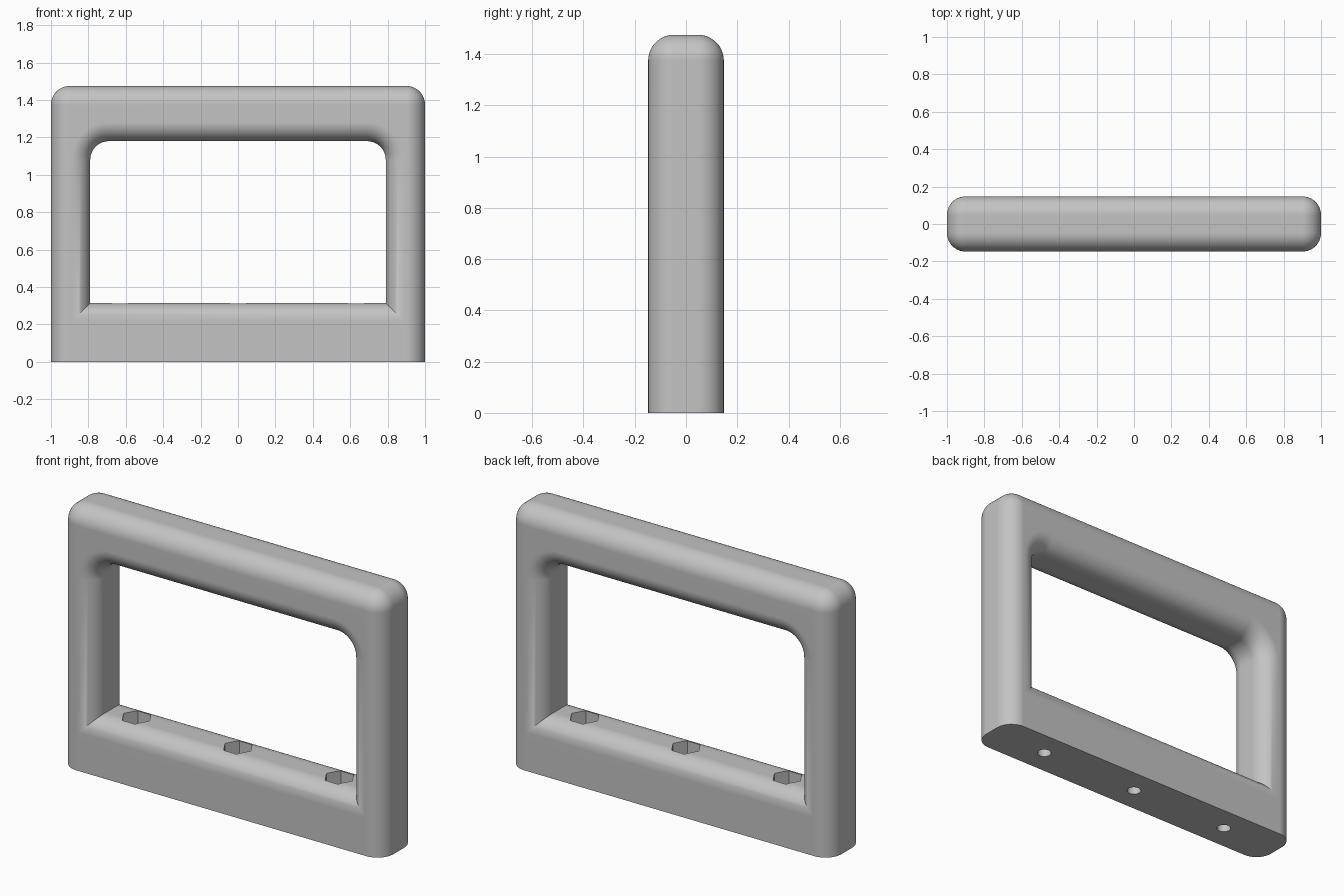
import bpy, bmesh
from math import sin, cos, pi, radians

if "Cube" in bpy.data.objects:
    bpy.data.objects.remove(bpy.data.objects["Cube"])

HALF_DEPTH = 0.1475
TOP = 1.475
FILLET = 0.1
OPEN_HALF, OPEN_TOP, OPEN_BOTTOM = 0.79, 1.18, 0.315
STEPS = 12

# Single flat grey
grey = bpy.data.materials.new("plain grey")
grey.use_nodes = True
colour = (0.55, 0.55, 0.55, 1)
grey.diffuse_color = colour
grey.node_tree.nodes["Principled BSDF"].inputs["Base Color"].default_value = colour


def arch(half, top, bottom, radius):
    """Loop with a square base and rounded upper corners, as (x, z)."""
    right = [(half - radius + radius * cos(i / STEPS * pi / 2),
              top - radius + radius * sin(i / STEPS * pi / 2))
             for i in range(STEPS + 1)]
    side = [(half, bottom)] + right
    return side + [(-x, z) for x, z in reversed(side)]


def outer(inset):
    return arch(1 - inset, TOP - inset, 0, FILLET - inset)


def inner(inset):
    return arch(OPEN_HALF + inset, OPEN_TOP + inset, OPEN_BOTTOM - inset,
                FILLET + inset)


# Rings around the bar section: outside front to back, then inside back to front
rings = []
quarter = [i / STEPS * pi / 2 for i in range(STEPS + 1)]
for shape, first in ((outer, -1), (inner, 1)):
    for side, angles in ((first, quarter), (-first, quarter[::-1])):
        for a in angles:
            y = side * (HALF_DEPTH - FILLET + FILLET * cos(a))
            rings.append((y, shape(FILLET * (1 - sin(a)))))

bm = bmesh.new()
loops = [[bm.verts.new((x, y, z)) for x, z in pts] for y, pts in rings]
for k, loop in enumerate(loops):
    following = loops[(k + 1) % len(loops)]
    for i in range(len(loop)):
        j = (i + 1) % len(loop)
        bm.faces.new((loop[i], loop[j], following[j], following[i]))
bmesh.ops.remove_doubles(bm, verts=bm.verts, dist=0.0001)
bmesh.ops.recalc_face_normals(bm, faces=bm.faces)
mesh = bpy.data.meshes.new("handle_frame")
bm.to_mesh(mesh)
bm.free()
mesh.materials.append(grey)
frame = bpy.data.objects.new("handle_frame", mesh)
bpy.context.collection.objects.link(frame)


def cut(name, x, sides, radius, low, high):
    """Cut an upright prism out of the frame."""
    bpy.ops.mesh.primitive_cylinder_add(
        vertices=sides, radius=radius, depth=high - low,
        location=(x, 0, (low + high) / 2),
        rotation=(0, 0, radians(30) if sides == 6 else 0))
    cutter = bpy.context.object
    cutter.name = name
    cutter.hide_render = True
    cutter.data.materials.append(grey)
    bpy.ops.object.select_all(action='DESELECT')
    frame.select_set(True)
    bpy.context.view_layer.objects.active = frame
    mod = frame.modifiers.new(name, 'BOOLEAN')
    mod.operation = 'DIFFERENCE'
    mod.solver = 'EXACT'
    mod.object = cutter
    bpy.ops.object.modifier_apply(modifier=mod.name)
    bpy.data.objects.remove(cutter)


# Nut pockets in the lower bar with bolt holes through the base
for x in (-0.63, 0, 0.63):
    cut("nut_pocket", x, 6, 0.08, 0.19, 0.4)
    cut("bolt_hole", x, 24, 0.037, -0.1, 0.25)

# Smooth rounded surfaces with crisp creases
bpy.ops.object.shade_smooth_by_angle(angle=radians(30))
weighted = frame.modifiers.new("even_shading", 'WEIGHTED_NORMAL')
weighted.keep_sharp = True
